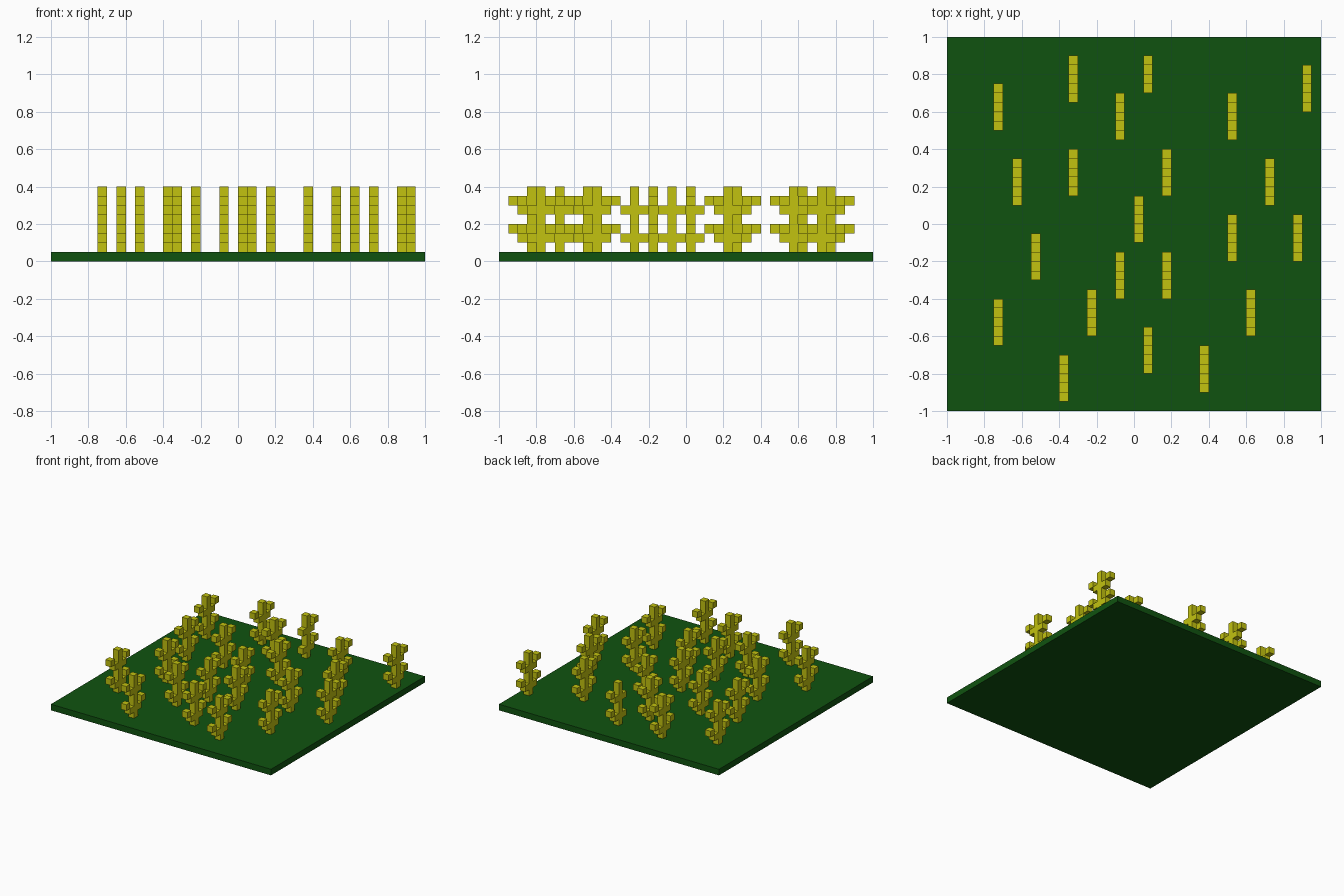
import bpy, bmesh
from mathutils import Matrix, Vector

cube = bpy.data.objects.get("Cube")
if cube:
    bpy.data.objects.remove(cube, do_unlink=True)

U = 0.05  # edge of one block


def material(name, rgb):
    m = bpy.data.materials.new(name)
    m.use_nodes = True
    m.diffuse_color = (*rgb, 1)
    m.node_tree.nodes["Principled BSDF"].inputs["Base Color"].default_value = (*rgb, 1)
    return m


yellow = material("yellow", (0.54, 0.54, 0.005))
green = material("dark green", (0.005, 0.086, 0.005))


def add_object(name, mesh, location=(0, 0, 0)):
    ob = bpy.data.objects.new(name, mesh)
    ob.location = location
    bpy.context.collection.objects.link(ob)
    return ob


def block_mesh(name, cells, mat):
    """Blocks at (column, row) cells; faces shared by two blocks are removed."""
    bm = bmesh.new()
    for col, row in cells:
        bmesh.ops.create_cube(bm, size=U, matrix=Matrix.Translation((0, col * U, (row + 0.5) * U)))
    faces = {}
    for f in bm.faces:
        key = tuple(round(c / U * 2) for c in f.calc_center_median())
        faces.setdefault(key, []).append(f)
    inner = [f for group in faces.values() if len(group) > 1 for f in group]
    bmesh.ops.delete(bm, geom=inner, context='FACES')
    mesh = bpy.data.meshes.new(name)
    bm.to_mesh(mesh)
    bm.free()
    mesh.materials.append(mat)
    return mesh


# Ground slab
bm = bmesh.new()
bmesh.ops.create_cube(bm, size=1, matrix=Matrix.Translation((0, 0, U / 2)) @ Matrix.Diagonal((2, 2, U, 1)))
slab = bpy.data.meshes.new("ground_slab")
bm.to_mesh(slab)
bm.free()
slab.materials.append(green)
add_object("ground_slab", slab)

# Plant: upright stem with two pairs of arms stepping up and outwards
stem = [(0, row) for row in range(7)]
arms = [(side * step, base + step) for base in (0, 3) for step in (1, 2) for side in (-1, 1)]
plant = block_mesh("plant", stem + arms, yellow)

# Variant without the front arm tips
trimmed = block_mesh("trimmed_plant", stem + [c for c in arms if c[0] != -2], yellow)

# Stem centres on the slab
spots = [
    (-0.725, 0.625), (-0.325, 0.775), (0.925, 0.725), (-0.075, 0.575), (0.525, 0.575),
    (-0.325, 0.275), (0.175, 0.275), (-0.625, 0.225), (0.725, 0.225), (0.025, 0.025),
    (0.525, -0.075), (0.875, -0.075), (-0.525, -0.175), (-0.075, -0.275), (0.175, -0.275),
    (-0.225, -0.475), (0.625, -0.475), (-0.725, -0.525), (0.075, -0.675), (0.375, -0.775),
    (-0.375, -0.825),
]
for i, (x, y) in enumerate(spots, 1):
    add_object(f"plant_{i:02d}", plant, (x, y, U))
add_object("trimmed_plant", trimmed, (0.075, 0.775, U))
